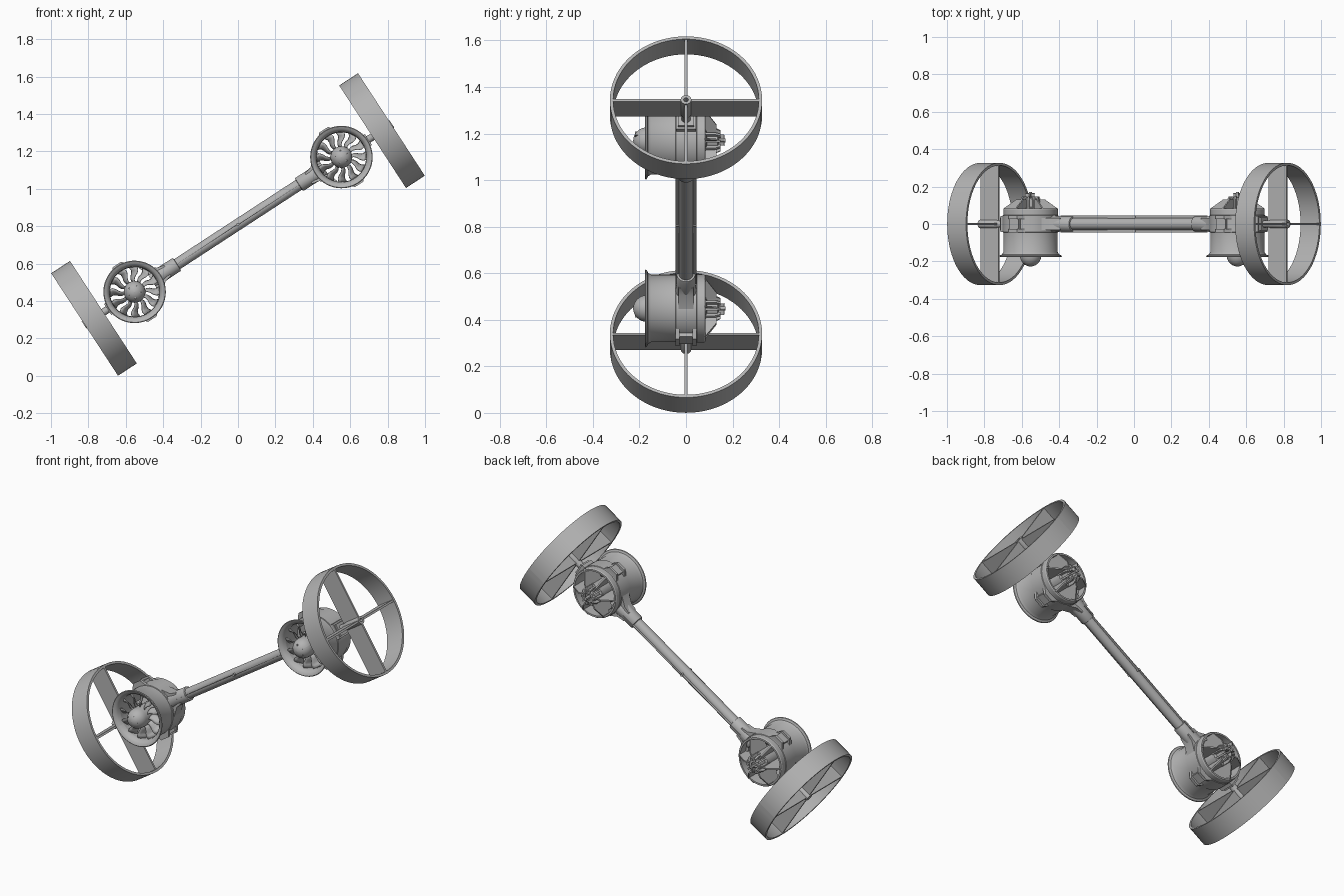
import bpy, bmesh
from math import sin, cos, pi, radians
from mathutils import Matrix, Vector

cube = bpy.data.objects.get("Cube")
if cube:
    bpy.data.objects.remove(cube, do_unlink=True)

grey = bpy.data.materials.new("plain grey")
grey.use_nodes = True
GREY = (0.45, 0.45, 0.45, 1)
grey.diffuse_color = GREY
grey.node_tree.nodes["Principled BSDF"].inputs["Base Color"].default_value = GREY

# Tilted frame: x runs along the boom, y is the fan axis
FRAME = Matrix.Translation((0, 0, 0.809)) @ Matrix.Rotation(radians(-33.1), 4, 'Y')
SIDES = {"left": FRAME, "right": FRAME @ Matrix.Rotation(pi, 4, 'Y')}
POD = Matrix.Translation((0.66, 0, 0))
WHEEL = Matrix.Translation((0.919, 0, 0))


def finish(name, bm, matrix):
    bmesh.ops.recalc_face_normals(bm, faces=bm.faces)
    mesh = bpy.data.meshes.new(name)
    bm.to_mesh(mesh)
    bm.free()
    mesh.materials.append(grey)
    mesh.shade_smooth()
    mesh.set_sharp_from_angle(angle=radians(32))
    obj = bpy.data.objects.new(name, mesh)
    bpy.context.collection.objects.link(obj)
    obj.matrix_world = matrix
    return obj


def lathe(bm, profile, axis='Y', closed=False, steps=48, at=(0, 0, 0)):
    """Revolve (radius, position) points about an axis."""
    pts = list(profile) + ([profile[0]] if closed else [])
    new = [bm.verts.new((r, a, 0) if axis == 'Y' else (a, r, 0)) for r, a in pts]
    edges = [bm.edges.new(pair) for pair in zip(new, new[1:])]
    direction = (0, 1, 0) if axis == 'Y' else (1, 0, 0)
    out = bmesh.ops.spin(bm, geom=new + edges, cent=(0, 0, 0), axis=direction,
                         angle=2 * pi, steps=steps)
    made = set(new) | {v for v in bm.verts if v.index == -1}
    bmesh.ops.translate(bm, verts=list(made), vec=at)
    bm.verts.index_update()
    bmesh.ops.remove_doubles(bm, verts=list(made), dist=0.0002)
    bm.verts.index_update()


def prism(bm, outline, plane, low, high, matrix=Matrix()):
    """Extrude a 2D outline: plane 'xz' along y, 'xy' along z."""
    def place(a, b, c):
        return matrix @ Vector((a, c, b) if plane == 'xz' else (a, b, c))
    ends = [[bm.verts.new(place(a, b, c)) for a, b in outline] for c in (low, high)]
    bm.faces.new(ends[0])
    bm.faces.new(ends[1])
    n = len(outline)
    for i in range(n):
        j = (i + 1) % n
        bm.faces.new((ends[0][i], ends[0][j], ends[1][j], ends[1][i]))
    bm.verts.index_update()


def rect(x0, x1, y0, y1):
    return [(x0, y0), (x1, y0), (x1, y1), (x0, y1)]


def turn(i, n, offset=0.0):
    return Matrix.Rotation(2 * pi * i / n + offset, 4, 'Y')


def build_wheel(side, m):
    # Open rim
    bm = bmesh.new()
    lathe(bm, [(0.327, -0.06), (0.327, 0.06), (0.313, 0.06), (0.313, -0.06)],
          'X', closed=True, steps=72)
    finish(side + "_wheel_rim", bm, m)
    # Four flat spokes set edge-on to the axle
    bm = bmesh.new()
    for i in range(4):
        prism(bm, rect(-0.058, 0.058, 0.012, 0.317), 'xy', -0.006, 0.006,
              Matrix.Rotation(pi / 2 * i, 4, 'X'))
    finish(side + "_wheel_spokes", bm, m)
    # Hub tube and the axle towards the fan
    bm = bmesh.new()
    lathe(bm, [(0.01, 0.03), (0.01, 0.064), (0.023, 0.064), (0.023, -0.045),
               (0.02, -0.05), (0.02, -0.11), (0, -0.11)], 'X', steps=24)
    finish(side + "_wheel_axle", bm, m)


def build_duct(side, m):
    # Shell with bell-mouth lip and stepped rear band
    bm = bmesh.new()
    lathe(bm, [(0.134, -0.14), (0.139, -0.16), (0.15, -0.171), (0.163, -0.176),
               (0.167, -0.173), (0.165, -0.168), (0.153, -0.163), (0.145, -0.15),
               (0.145, -0.045), (0.149, -0.043), (0.149, 0.045), (0.146, 0.047),
               (0.146, 0.078), (0.142, 0.084), (0.132, 0.084)], closed=True, steps=64)
    finish(side + "_fan_duct", bm, m)
    # Clamp lugs above and below the duct
    bm = bmesh.new()
    for i in range(2):
        for low, high in ((-0.045, -0.028), (0.028, 0.045)):
            prism(bm, [(-0.055, 0.135), (0.055, 0.135), (0.028, 0.174), (-0.028, 0.174)],
                  'xz', low, high, turn(i, 2))
        prism(bm, rect(-0.03, 0.03, 0.138, 0.162), 'xz', -0.03, 0.03, turn(i, 2))
    finish(side + "_clamp_lugs", bm, m)
    # Axle mount with its bolted plate
    bm = bmesh.new()
    prism(bm, rect(0.135, 0.162, -0.045, 0.045), 'xz', -0.043, 0.043)
    prism(bm, rect(0.162, 0.172, -0.035, 0.035), 'xz', -0.035, 0.035)
    finish(side + "_axle_mount", bm, m)


def build_fan(side, m):
    # Rounded spinner with a ring of bolts
    bm = bmesh.new()
    dome = [(0.058 * sin(t * pi / 16), -0.165 - 0.062 * cos(t * pi / 16)) for t in range(9)]
    lathe(bm, dome + [(0.058, -0.085), (0, -0.085)], steps=40)
    for i in range(5):
        spot = turn(i, 5) @ Vector((0.036, 0, 0))
        lathe(bm, [(0, -0.219), (0.007, -0.219), (0.007, -0.2)], steps=12, at=spot)
    finish(side + "_spinner", bm, m)
    # Twisted rotor blades
    bm = bmesh.new()
    for i in range(12):
        rows = []
        for k in range(6):
            t = k / 5
            pitch = radians(72 - 30 * t)
            chord = 0.04 + 0.018 * t
            sweep = 0.007 * sin(2 * pi * t)
            row = []
            for s in (-0.5, -0.2, 0.2, 0.5):
                camber = 0.006 * (1 - 4 * s * s)
                p = Vector((0.05 + 0.082 * t,
                            -0.125 + s * chord * sin(pitch) - camber * cos(pitch),
                            sweep + s * chord * cos(pitch) + camber * sin(pitch)))
                row.append(bm.verts.new(turn(i, 12) @ p))
            rows.append(row)
        for a, b in zip(rows, rows[1:]):
            for j in range(3):
                bm.faces.new((a[j], a[j + 1], b[j + 1], b[j]))
    blades = finish(side + "_rotor_blades", bm, m)
    solid = blades.modifiers.new("thickness", 'SOLIDIFY')
    solid.thickness = 0.004
    solid.offset = 0


def build_motor(side, m):
    # Motor body and open rear boss
    bm = bmesh.new()
    lathe(bm, [(0, -0.08), (0.054, -0.08), (0.054, 0.085), (0.04, 0.09),
               (0.04, 0.135), (0.03, 0.142), (0.018, 0.142), (0.018, 0.12), (0, 0.12)])
    lathe(bm, [(0.009, 0.11), (0.009, 0.17), (0, 0.17)], steps=16)
    finish(side + "_motor_body", bm, m)
    # Cooling fins and rear studs
    bm = bmesh.new()
    for i in range(10):
        prism(bm, [(0.03, 0.07), (0.056, 0.07), (0.056, 0.125), (0.046, 0.148), (0.03, 0.148)],
              'xy', -0.005, 0.005, turn(i, 10))
    for i in range(4):
        spot = turn(i, 4, pi / 4) @ Vector((0.025, 0, 0))
        lathe(bm, [(0.005, 0.13), (0.005, 0.163), (0, 0.165)], steps=10, at=spot)
    finish(side + "_motor_fins", bm, m)
    # Tapered stator vanes carrying the motor
    bm = bmesh.new()
    for i in range(6):
        prism(bm, [(0.045, -0.02), (0.136, 0.0), (0.143, 0.084), (0.075, 0.132), (0.045, 0.132)],
              'xy', -0.004, 0.004, turn(i, 6, pi / 6))
    finish(side + "_stator_vanes", bm, m)


def build_socket(side, m):
    # Boom sleeve with a conical root
    bm = bmesh.new()
    lathe(bm, [(0.03, 0.388), (0.039, 0.39), (0.041, 0.394), (0.041, 0.47),
               (0.047, 0.53), (0.047, 0.55)], 'X', steps=32)
    finish(side + "_boom_sleeve", bm, m)
    # Flared gusset running tangent to the duct
    bm = bmesh.new()
    prism(bm, [(0.45, -0.034), (0.49, -0.043), (0.57, -0.112), (0.57, -0.09), (0.535, 0.0),
               (0.57, 0.09), (0.57, 0.112), (0.49, 0.043), (0.45, 0.034)], 'xz', -0.032, 0.032)
    finish(side + "_boom_gusset", bm, m)
    # Sleeve bolts on front and back
    bm = bmesh.new()
    for x in (0.415, 0.46):
        lathe(bm, [(0, -0.045), (0.008, -0.045), (0.008, 0.045), (0, 0.045)],
              steps=12, at=(x, 0, 0))
    finish(side + "_sleeve_bolts", bm, m)


for side, frame in SIDES.items():
    build_wheel(side, frame @ WHEEL)
    build_duct(side, frame @ POD)
    build_fan(side, frame @ POD)
    build_motor(side, frame @ POD)
    build_socket(side, frame)

# Round boom joining the two fans
bm = bmesh.new()
lathe(bm, [(0.031, -0.5), (0.031, 0.5)], 'X', steps=32)
finish("boom", bm, FRAME)
